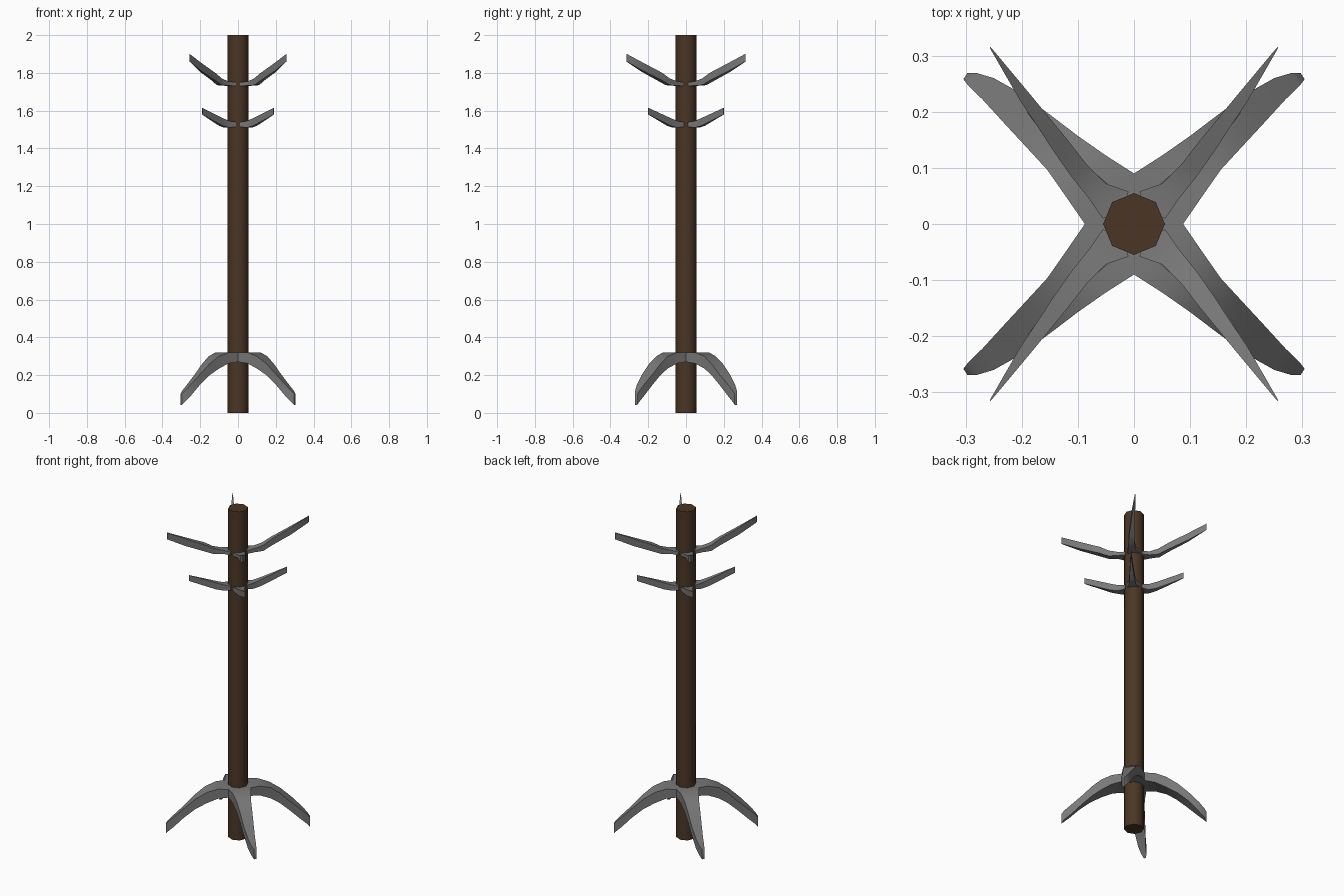
import bpy, bmesh, math

if "Cube" in bpy.data.objects:
    bpy.data.objects.remove(bpy.data.objects["Cube"])


def material(name, rgb):
    m = bpy.data.materials.new(name)
    m.diffuse_color = (*rgb, 1)
    m.use_nodes = True
    m.node_tree.nodes["Principled BSDF"].inputs["Base Color"].default_value = m.diffuse_color
    return m


wood = material("dark brown wood", (0.070, 0.037, 0.018))
metal = material("grey metal", (0.19, 0.19, 0.19))


def finish(name, bm, mat, angle):
    bmesh.ops.remove_doubles(bm, verts=bm.verts, dist=0.0002)
    bmesh.ops.recalc_face_normals(bm, faces=bm.faces)
    me = bpy.data.meshes.new(name)
    bm.to_mesh(me)
    bm.free()
    me.materials.append(mat)
    ob = bpy.data.objects.new(name, me)
    bpy.context.collection.objects.link(ob)
    bpy.ops.object.select_all(action='DESELECT')
    ob.select_set(True)
    bpy.context.view_layer.objects.active = ob
    bpy.ops.object.shade_smooth_by_angle(angle=math.radians(angle))


def four_way(name, stations, joined=False):
    """Loft box sections (left xy, right xy, top z, bottom z), copied to four quadrants."""
    bm = bmesh.new()
    for sx in (1, -1):
        for sy in (1, -1):
            rings = []
            for lx, ly, rx, ry, zt, zb in stations:
                pts = ((lx, ly, zt), (rx, ry, zt), (rx, ry, zb), (lx, ly, zb))
                rings.append([bm.verts.new((x * sx, y * sy, z)) for x, y, z in pts])
            for i, (a, b) in enumerate(zip(rings, rings[1:])):
                for k in range(4):
                    # joined parts have no walls where neighbours meet
                    if joined and i == 0 and k in (1, 3):
                        continue
                    j = (k + 1) % 4
                    bm.faces.new((a[k], a[j], b[j], b[k]))
            bm.faces.new(rings[-1])
            if not joined:
                bm.faces.new(rings[0][::-1])
    finish(name, bm, metal, 40)


# Octagonal pole
bm = bmesh.new()
bmesh.ops.create_cone(bm, cap_ends=True, segments=8, radius1=0.055, radius2=0.055, depth=2)
bmesh.ops.translate(bm, verts=bm.verts, vec=(0, 0, 1))
finish("pole", bm, wood, 50)

# Arched legs, joined around the pole
four_way("legs", [
    (0, .055, .055, 0, .32, .27),
    (0, .09, .0875, 0, .32, .27),
    (.05, .122, .12, .047, .32, .262),
    (.10, .157, .155, .097, .30, .235),
    (.15, .195, .19, .135, .26, .20),
    (.20, .232, .228, .176, .205, .15),
    (.25, .26, .27, .222, .15, .09),
    (.28, .269, .295, .246, .118, .06),
    (.297, .269, .304, .258, .10, .042)], joined=True)

# Long upper hooks
four_way("upper_hooks", [
    (.012, .042, .042, .012, 1.75, 1.73),
    (.01, .058, .056, .01, 1.75, 1.73),
    (.05, .072, .08, .045, 1.755, 1.733),
    (.085, .107, .112, .085, 1.77, 1.735),
    (.12, .152, .14, .125, 1.80, 1.76),
    (.19, .237, .203, .22, 1.85, 1.807),
    (.256, .316, .2565, .313, 1.90, 1.86)])

# Short lower hooks
four_way("lower_hooks", [
    (.012, .042, .042, .012, 1.54, 1.515),
    (.01, .058, .056, .01, 1.54, 1.515),
    (.045, .07, .075, .045, 1.545, 1.51),
    (.08, .10, .10, .08, 1.56, 1.52),
    (.13, .145, .142, .134, 1.585, 1.547),
    (.189, .201, .191, .199, 1.615, 1.58)])
